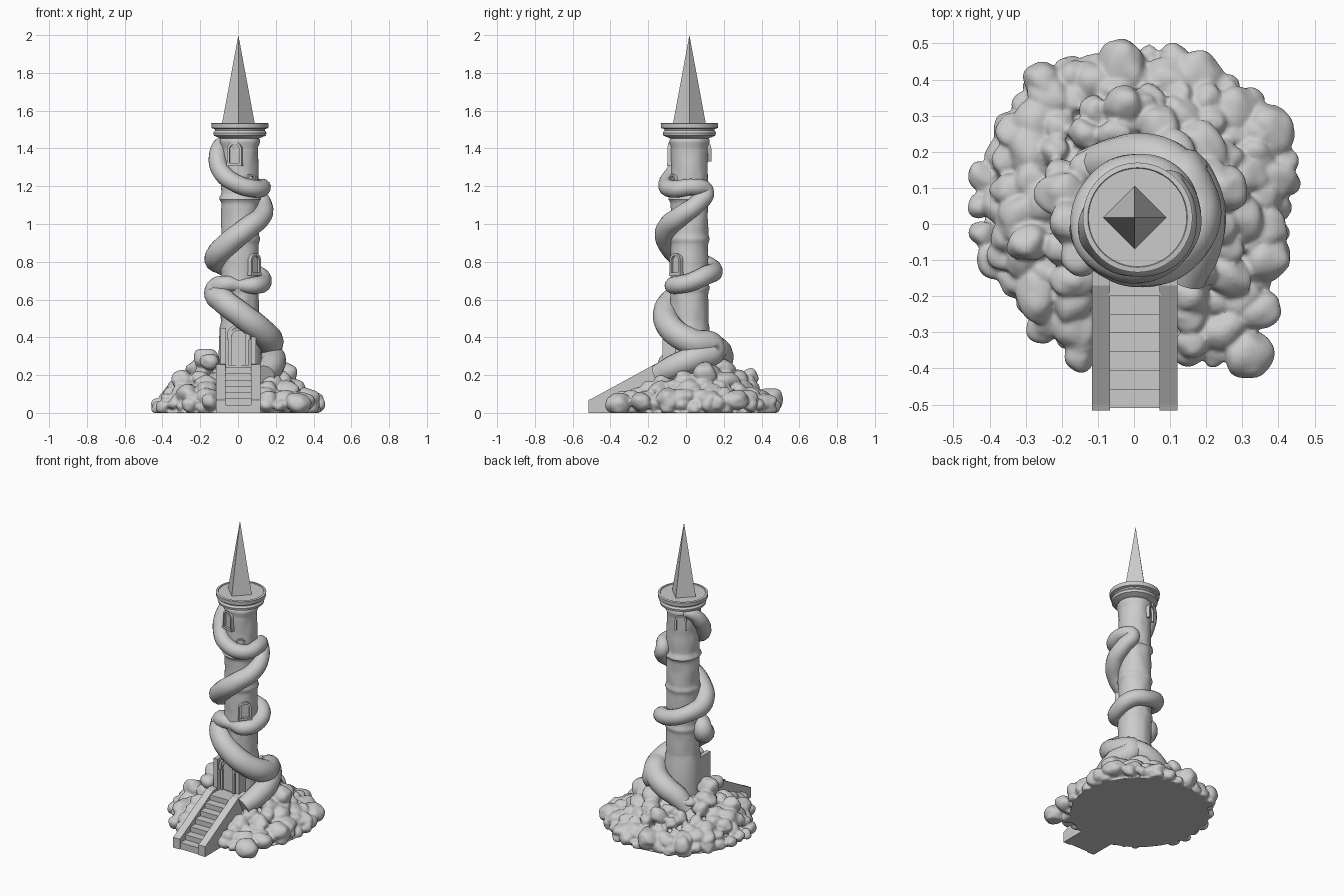
import bpy, bmesh, math, random
from mathutils import Vector, Matrix, noise

if "Cube" in bpy.data.objects:
    bpy.data.objects.remove(bpy.data.objects["Cube"])

random.seed(4)
CX, CY = 0.01, 0.018


def finish(name, bm, smooth=None):
    bmesh.ops.recalc_face_normals(bm, faces=bm.faces[:])
    me = bpy.data.meshes.new(name)
    bm.to_mesh(me)
    bm.free()
    ob = bpy.data.objects.new(name, me)
    bpy.context.collection.objects.link(ob)
    if smooth:
        bpy.ops.object.select_all(action='DESELECT')
        ob.select_set(True)
        bpy.context.view_layer.objects.active = ob
        bpy.ops.object.shade_smooth_by_angle(angle=math.radians(smooth))
    return ob


def lathe(name, profile, cx=CX, cy=CY, n=48, wobble=0.0, smooth=40):
    bm = bmesh.new()
    rings = []
    for r, z in profile:
        ring = []
        for i in range(n):
            a = math.tau * i / n
            k = r + wobble * noise.noise(Vector((math.cos(a) * 2, math.sin(a) * 2, z * 12)))
            ring.append(bm.verts.new((cx + k * math.cos(a), cy + k * math.sin(a), z)))
        rings.append(ring)
    for a, b in zip(rings, rings[1:]):
        for i in range(n):
            j = (i + 1) % n
            bm.faces.new((a[i], a[j], b[j], b[i]))
    bm.faces.new(rings[0])
    bm.faces.new(rings[-1])
    return finish(name, bm, smooth)


def box(name, x0, x1, y0, y1, z0, z1):
    bm = bmesh.new()
    m = Matrix.Translation(((x0 + x1) / 2, (y0 + y1) / 2, (z0 + z1) / 2))
    bmesh.ops.create_cube(bm, size=1, matrix=m @ Matrix.Diagonal((x1 - x0, y1 - y0, z1 - z0, 1)))
    return finish(name, bm)


def arch_points(w, h):
    arc = [(w * math.cos(t), h - w + w * math.sin(t)) for t in [math.pi * k / 12 for k in range(13)]]
    return [(w, 0)] + arc + [(-w, 0)]


def arch(name, az, z, w, h, t, front, back, sill=True):
    # round-topped frame standing proud of the shaft, with a recessed panel
    a = math.radians(az)
    d, u = Vector((math.cos(a), math.sin(a), 0)), Vector((-math.sin(a), math.cos(a), 0))
    at = lambda p, r: Vector((CX, CY, z + p[1])) + u * p[0] + d * r
    bm = bmesh.new()
    outer, inner = arch_points(w, h), arch_points(w - t, h - t)
    lay = [[bm.verts.new(at(p, r)) for p in pts] for pts, r in
           ((outer, back), (outer, front), (inner, front), (inner, back))]
    n = len(outer)
    for k in range(4):
        p, q = lay[k], lay[(k + 1) % 4]
        for i in range(n - 1):
            bm.faces.new((p[i], p[i + 1], q[i + 1], q[i]))
    for i in (0, n - 1):
        bm.faces.new([l[i] for l in lay])
    bm.faces.new([bm.verts.new(at(p, front - 0.014)) for p in inner])
    if sill:
        m = Matrix.Translation(at((0, 0), (front + back) / 2)) @ Matrix.Rotation(a, 4, 'Z')
        bmesh.ops.create_cube(bm, size=1, matrix=m @ Matrix.Diagonal((front - back + 0.006, 2.1 * w, 0.014, 1)))
    return finish(name, bm, 35)


def vine(name, pts):
    # points are (azimuth, distance from axis, height, thickness)
    cu = bpy.data.curves.new(name, 'CURVE')
    cu.dimensions = '3D'
    cu.bevel_depth = 1.0
    cu.bevel_resolution = 5
    cu.use_fill_caps = True
    cu.resolution_u = 8
    sp = cu.splines.new('BEZIER')
    sp.bezier_points.add(len(pts) - 1)
    for b, (az, r, z, t) in zip(sp.bezier_points, pts):
        a = math.radians(az)
        b.co = (CX + r * math.cos(a), CY + r * math.sin(a), z)
        b.radius = t
        b.handle_left_type = b.handle_right_type = 'AUTO'
    ob = bpy.data.objects.new(name, cu)
    bpy.context.collection.objects.link(ob)
    bpy.ops.object.select_all(action='DESELECT')
    ob.select_set(True)
    bpy.context.view_layer.objects.active = ob
    bpy.ops.object.convert(target='MESH')
    bpy.ops.object.shade_smooth()


# tower shaft with slight stone bands
prof = [(0.118, 0.0), (0.115, 0.3), (0.108, 0.45)]
z = 0.48
while z < 1.40:
    band = sum(h * math.exp(-((z - c) / 0.014) ** 2) for c, h in ((0.66, .008), (0.92, .008), (1.135, .014)))
    prof.append((0.101 - 0.004 * (z - 0.48) + band, z))
    z += 0.0125
prof += [(0.097, 1.41), (0.106, 1.43), (0.106, 1.445), (0.096, 1.46)]
lathe("tower_shaft", prof, wobble=0.004)

# top cap with two rims
lathe("tower_cap", [(0.095, 1.45), (0.118, 1.46), (0.138, 1.468), (0.141, 1.483), (0.132, 1.495),
                    (0.134, 1.503), (0.15, 1.508), (0.152, 1.533), (0.138, 1.535), (0.136, 1.531)])

# four-sided spire
bm = bmesh.new()
bmesh.ops.create_cone(bm, cap_ends=True, segments=4, radius1=0.088, radius2=0.0, depth=0.475,
                      matrix=Matrix.Translation((0.002, 0.018, 1.7625)))
finish("spire", bm)

# windows and door
arch("window_top_front", 254, 1.315, 0.04, 0.12, 0.013, 0.109, 0.075)
arch("window_top_back", 118, 1.33, 0.037, 0.10, 0.012, 0.112, 0.075, False)
arch("window_upper_small", 303, 1.215, 0.028, 0.05, 0.01, 0.112, 0.08, False)
arch("window_lower", 318, 0.735, 0.038, 0.11, 0.013, 0.116, 0.075)
arch("door", 267, 0.25, 0.052, 0.20, 0.014, 0.135, 0.08, False)
arch("door_hood", 267, 0.385, 0.062, 0.085, 0.016, 0.14, 0.08, False)
for s, side in ((-1, "left"), (1, "right")):
    x = 0.002 + s * 0.08
    box("door_pillar_" + side, x - 0.014, x + 0.014, -0.125, 0.0, 0.2, 0.45)

# staircase
for i in range(7):
    y = -0.51 + i * 0.052
    box("step_%d" % (i + 1), -0.07, 0.075, y, -0.08, 0, 0.033 * (i + 1) + 0.01)
for x0, x1, side in ((-0.116, -0.066, "left"), (0.07, 0.12, "right")):
    bm = bmesh.new()
    f = bm.faces.new([bm.verts.new((x0, y, z)) for y, z in (
        (-0.517, 0), (-0.517, 0.068), (-0.5, 0.075), (-0.17, 0.255), (-0.08, 0.265), (-0.08, 0))])
    g = bmesh.ops.extrude_face_region(bm, geom=[f])["geom"]
    bmesh.ops.translate(bm, vec=(x1 - x0, 0, 0), verts=[v for v in g if isinstance(v, bmesh.types.BMVert)])
    finish("stair_wall_" + side, bm)

# vine coiling down the tower, with reversals
vine("coiling_vine", [
    (125, .095, 1.44, .022), (155, .10, 1.43, .036), (183, .115, 1.38, .047), (215, .122, 1.28, .049),
    (265, .118, 1.21, .047), (318, .124, 1.185, .046), (10, .12, 1.195, .044), (44, .122, 1.175, .044),
    (18, .128, 1.105, .048), (340, .125, 1.045, .053), (290, .122, .98, .058), (248, .124, .91, .061),
    (197, .132, .825, .06), (140, .125, .785, .052), (90, .127, .75, .05), (45, .13, .73, .05),
    (0, .12, .69, .048), (312, .112, .675, .046), (268, .08, .675, .033), (225, .105, .68, .046),
    (193, .128, .645, .063), (228, .125, .59, .067), (270, .125, .525, .068), (320, .14, .44, .07),
    (5, .16, .375, .073), (45, .175, .34, .07), (10, .175, .29, .07), (335, .185, .245, .066),
    (308, .215, .2, .055)])
vine("rear_vine", [(20, .155, .37, .07), (55, .165, .34, .07), (85, .165, .3, .07), (115, .17, .25, .065),
                   (135, .2, .18, .05)])


def height(r):
    pts = [(0.0, 0.28), (0.15, 0.245), (0.22, 0.185), (0.32, 0.105), (0.42, 0.045), (0.6, 0.02)]
    for (a, h), (b, k) in zip(pts, pts[1:]):
        if r <= b:
            return h + (k - h) * (r - a) / (b - a)
    return 0.02


# boulder positions: hand-placed large ones, then a spiral fill and a rim
rocks = [(-0.165, 0.0, 0.28, 0.07), (-0.15, -0.09, 0.27, 0.06), (-0.27, -0.2, 0.1, 0.065),
         (0.24, 0.1, 0.2, 0.075), (0.32, -0.36, 0.05, 0.068), (0.38, 0.26, 0.07, 0.06),
         (-0.03, 0.33, 0.18, 0.06), (-0.02, 0.46, 0.06, 0.055), (-0.25, 0.39, 0.07, 0.06),
         (-0.29, -0.05, 0.17, 0.06), (0.16, -0.33, 0.08, 0.05), (-0.15, -0.36, 0.06, 0.045),
         (0.25, -0.29, 0.07, 0.06), (0.34, -0.24, 0.06, 0.06), (0.23, -0.35, 0.04, 0.045),
         (0.41, 0.17, 0.05, 0.05), (-0.2, 0.08, 0.24, 0.06)]
for i in range(85):
    r = 0.13 + 0.27 * math.sqrt((i + 0.5) / 85)
    a = i * 2.39996
    rocks.append((r * math.cos(a), 0.05 + r * math.sin(a), height(r) + random.uniform(-.012, .012),
                  random.uniform(0.042, 0.068)))
for i in range(34):
    a, r = math.tau * i / 34, random.uniform(0.39, 0.43)
    rocks.append((r * math.cos(a), 0.05 + r * math.sin(a), random.uniform(0.02, 0.05), random.uniform(0.036, 0.052)))

# mound core and boulders fused into one lumpy heap
bm = bmesh.new()
bmesh.ops.create_cone(bm, cap_ends=True, segments=40, radius1=0.42, radius2=0.1, depth=0.23,
                      matrix=Matrix.Translation((0, 0.05, 0.115)))
for x, y, z, s in rocks:
    if abs(x - 0.002) < 0.115 + s * 0.7 and y < -0.1:
        if abs(x) < 0.11:
            continue
        x += math.copysign(0.115 + s * 0.7 - abs(x), x)
    vs = bmesh.ops.create_icosphere(bm, subdivisions=3, radius=1)["verts"]
    rot = Matrix.Rotation(random.uniform(0, 6.28), 3, 'Z') @ Matrix.Rotation(random.uniform(-.6, .6), 3, 'X')
    sc = Vector((random.uniform(0.8, 1.25), random.uniform(0.8, 1.1), random.uniform(0.7, 0.95))) * s
    off = Vector((random.random(), random.random(), random.random())) * 50
    for v in vs:
        k = 1 + 0.25 * noise.noise(v.co * 1.1 + off)
        v.co = rot @ Vector((v.co.x * sc.x, v.co.y * sc.y, v.co.z * sc.z)) * k + Vector((x, y, z))
        v.co.z = max(v.co.z, 0)
heap = finish("boulder_mound", bm)
rm = heap.modifiers.new("fuse", 'REMESH')
rm.mode, rm.voxel_size, rm.use_smooth_shade = 'VOXEL', 0.007, True
sm = heap.modifiers.new("soften", 'SMOOTH')
sm.factor, sm.iterations = 0.5, 3
